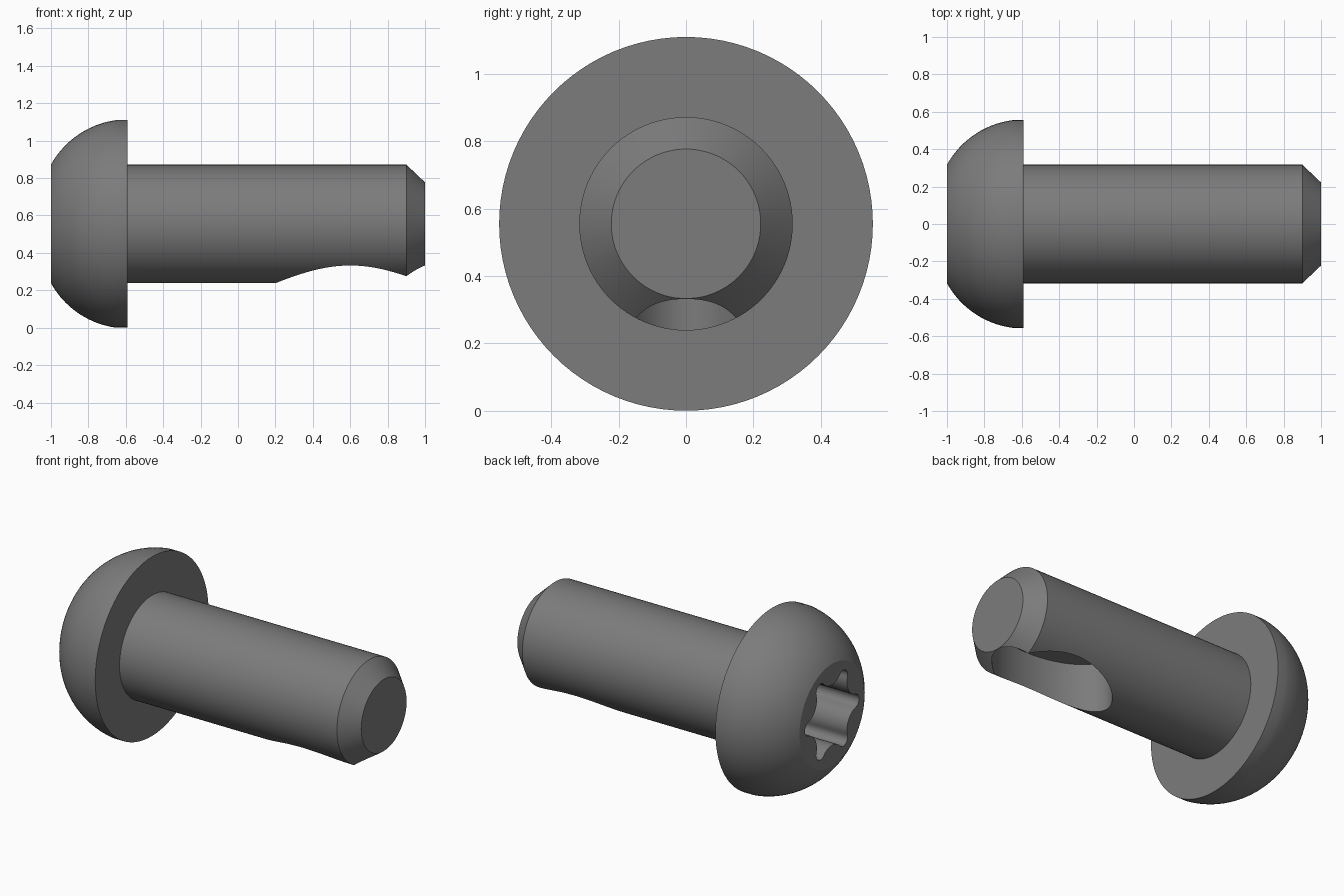
import bpy, bmesh, math
from mathutils import Vector

if "Cube" in bpy.data.objects:
    bpy.data.objects.remove(bpy.data.objects["Cube"], do_unlink=True)

AXIS_Z = 0.555      # height of the bolt axis
HEAD_R, SHANK_R, TIP_R = 0.555, 0.317, 0.222
SIDES = 96

steel = bpy.data.materials.new("dark_grey_steel")
steel.use_nodes = True
colour = (0.2, 0.2, 0.2, 1)
steel.diffuse_color = colour
steel.node_tree.nodes["Principled BSDF"].inputs["Base Color"].default_value = colour


def skin(name, rings):
    """Closed solid from a list of equal-length point rings."""
    bm = bmesh.new()
    loops = [[bm.verts.new(p) for p in ring] for ring in rings]
    n = len(loops[0])
    for a, b in zip(loops, loops[1:]):
        for i in range(n):
            j = (i + 1) % n
            bm.faces.new((a[i], a[j], b[j], b[i]))
    bm.faces.new(loops[0])
    bm.faces.new(loops[-1])
    bmesh.ops.recalc_face_normals(bm, faces=bm.faces)
    mesh = bpy.data.meshes.new(name)
    bm.to_mesh(mesh)
    bm.free()
    mesh.materials.append(steel)
    obj = bpy.data.objects.new(name, mesh)
    bpy.context.collection.objects.link(obj)
    return obj


def arc(cx, cy, r, start, end, steps):
    """Points on an arc, angles in radians."""
    angles = [start + (end - start) * i / steps for i in range(steps + 1)]
    return [(cx + r * math.cos(a), cy + r * math.sin(a)) for a in angles]


def cut(target, cutter):
    cutter.hide_render = True
    mod = target.modifiers.new("cut", "BOOLEAN")
    mod.operation = "DIFFERENCE"
    mod.solver = "EXACT"
    mod.object = cutter
    bpy.context.view_layer.objects.active = target
    bpy.ops.object.modifier_apply(modifier=mod.name)
    bpy.data.objects.remove(cutter, do_unlink=True)


# Domed head profile: an arc from the flat front to the rim
p, q = Vector((-1, SHANK_R)), Vector((-0.65, HEAD_R))
chord, dome_r = q - p, 0.47
normal = Vector((chord.y, -chord.x)).normalized()
c = (p + q) / 2 + normal * math.sqrt(dome_r ** 2 - (chord.length / 2) ** 2)
a0, a1 = (math.atan2(v.y - c.y, v.x - c.x) for v in (p, q))
profile = arc(c.x, c.y, dome_r, a0, a1, 20)

# Rim, shank and chamfered tip
profile += [(-0.59, HEAD_R), (-0.59, SHANK_R), (0.9, SHANK_R), (1, TIP_R)]
turn = [2 * math.pi * i / SIDES for i in range(SIDES)]
bolt = skin("button_head_bolt", [
    [(x, r * math.sin(t), AXIS_Z + r * math.cos(t)) for t in turn] for x, r in profile])

# Six-lobed drive socket in the head
tip_r, valley_r, tip_c, valley_c = 0.0427, 0.113, 0.2223, 0.30
vx, vy = valley_c * math.cos(math.pi / 6), valley_c * math.sin(math.pi / 6)
phi = math.atan2(vy, vx - tip_c)
lobe = arc(tip_c, 0, tip_r, -phi, phi, 10)
lobe += arc(vx, vy, valley_r, phi + math.pi, math.pi * 4 / 3 - phi, 10)[1:-1]
star = []
for k in range(6):
    ck, sk = math.cos(k * math.pi / 3), math.sin(k * math.pi / 3)
    star += [(u * ck - v * sk, u * sk + v * ck) for u, v in lobe]
cut(bolt, skin("socket_cutter", [
    [(x, u, AXIS_Z + v) for u, v in star] for x in (-1.1, -0.67)]))

# Elliptical pocket under the shank, reaching up to the axis
cut(bolt, skin("pocket_cutter", [
    [(0.6 + 0.399 * math.cos(t), 0.226 * math.sin(t), z) for t in turn]
    for z in (0.1, AXIS_Z + 0.003)]))

# Smooth shading with crisp edges
bpy.ops.object.select_all(action="DESELECT")
bolt.select_set(True)
bpy.context.view_layer.objects.active = bolt
bpy.ops.object.shade_smooth_by_angle(angle=math.radians(25))
